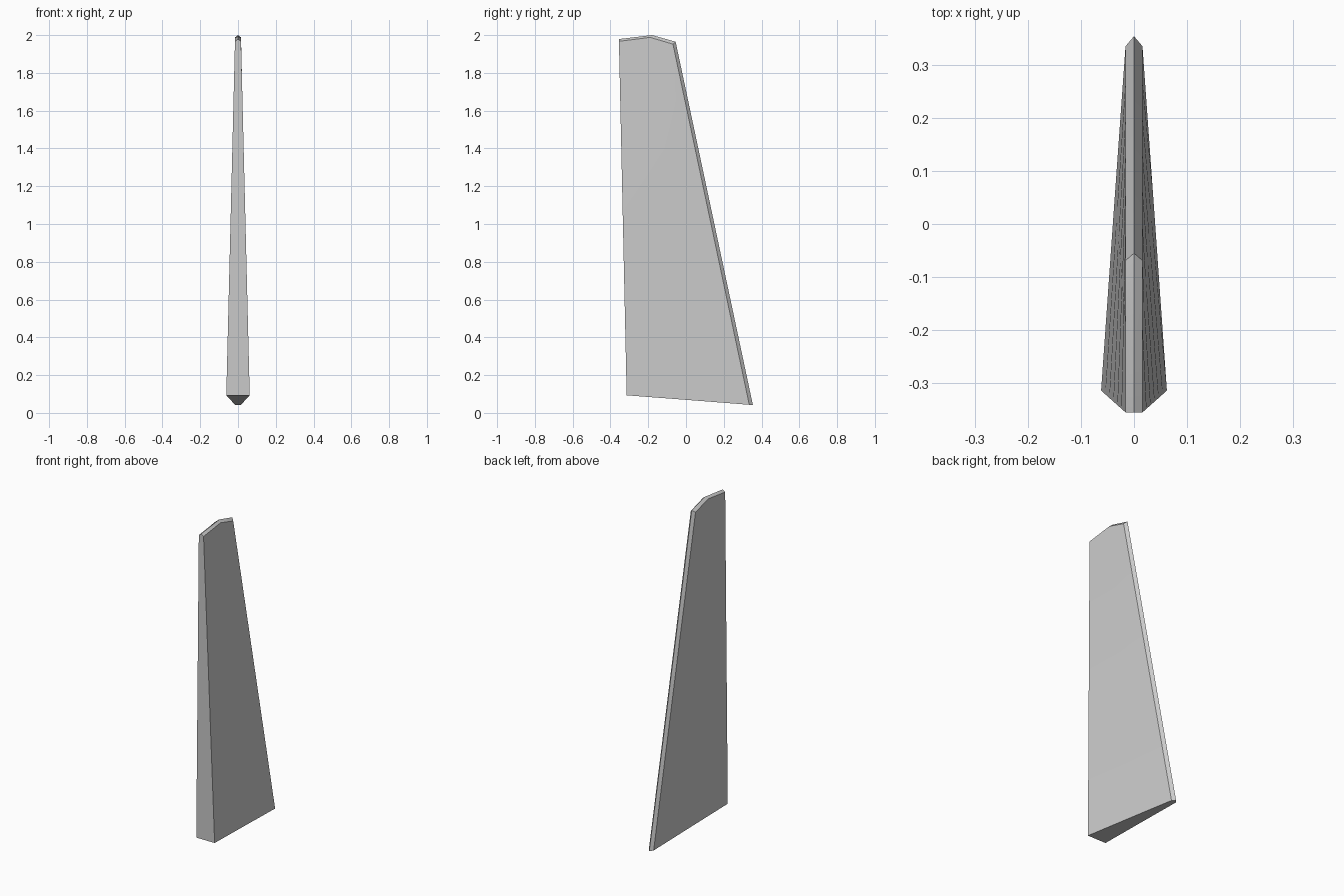
import bpy
import bmesh
from mathutils import Vector

cube = bpy.data.objects.get("Cube")
if cube:
    bpy.data.objects.remove(cube, do_unlink=True)

ROWS = 6

# Half sections: front corner, middle, rear shoulder, rear ridge
root = [(0.062, -0.314, 0.093), (0.036, 0.055, 0.065),
        (0.016, 0.335, 0.043), (0, 0.354, 0.042)]
tip = [(0.016, -0.355, 1.967), (0.016, -0.19, 1.988),
       (0.016, -0.069, 1.952), (0, -0.055, 1.965)]


def full_section(half):
    """Mirror a half section into one ring, sharing the rear ridge point."""
    return half + [(-x, y, z) for x, y, z in reversed(half[:-1])]


bm = bmesh.new()

# Loft straight rulings from the wide root to the thin tip
rings = []
for r in range(ROWS + 1):
    t = r / ROWS
    rings.append([bm.verts.new(Vector(a).lerp(Vector(b), t))
                  for a, b in zip(full_section(root), full_section(tip))])
count = len(rings[0])
for low, high in zip(rings, rings[1:]):
    for i in range(count):
        j = (i + 1) % count
        bm.faces.new((low[i], low[j], high[j], high[i]))
bm.faces.new(list(reversed(rings[0])))

# Ridged top cap
front_peak = bm.verts.new((0, -0.355, 1.979))
high_peak = bm.verts.new((0, -0.18, 2.0))
top = rings[-1]
peaks = [front_peak, high_peak, top[3]]
bm.faces.new((top[0], front_peak, top[-1]))
for side in (top[:3], [top[-1], top[-2], top[-3]]):
    bm.faces.new((side[0], side[1], high_peak, front_peak))
    bm.faces.new((side[1], side[2], peaks[2], high_peak))

bmesh.ops.recalc_face_normals(bm, faces=bm.faces)
mesh = bpy.data.meshes.new("tail_fin")
bm.to_mesh(mesh)
bm.free()

# Plain grey finish
grey = bpy.data.materials.new("light grey")
grey.use_nodes = True
colour = (0.6, 0.6, 0.6, 1)
grey.diffuse_color = colour
grey.node_tree.nodes["Principled BSDF"].inputs["Base Color"].default_value = colour
mesh.materials.append(grey)

fin = bpy.data.objects.new("tail_fin", mesh)
bpy.context.collection.objects.link(fin)
bpy.ops.object.select_all(action='DESELECT')
fin.select_set(True)
bpy.context.view_layer.objects.active = fin
bpy.ops.object.shade_smooth_by_angle(angle=0.35)
